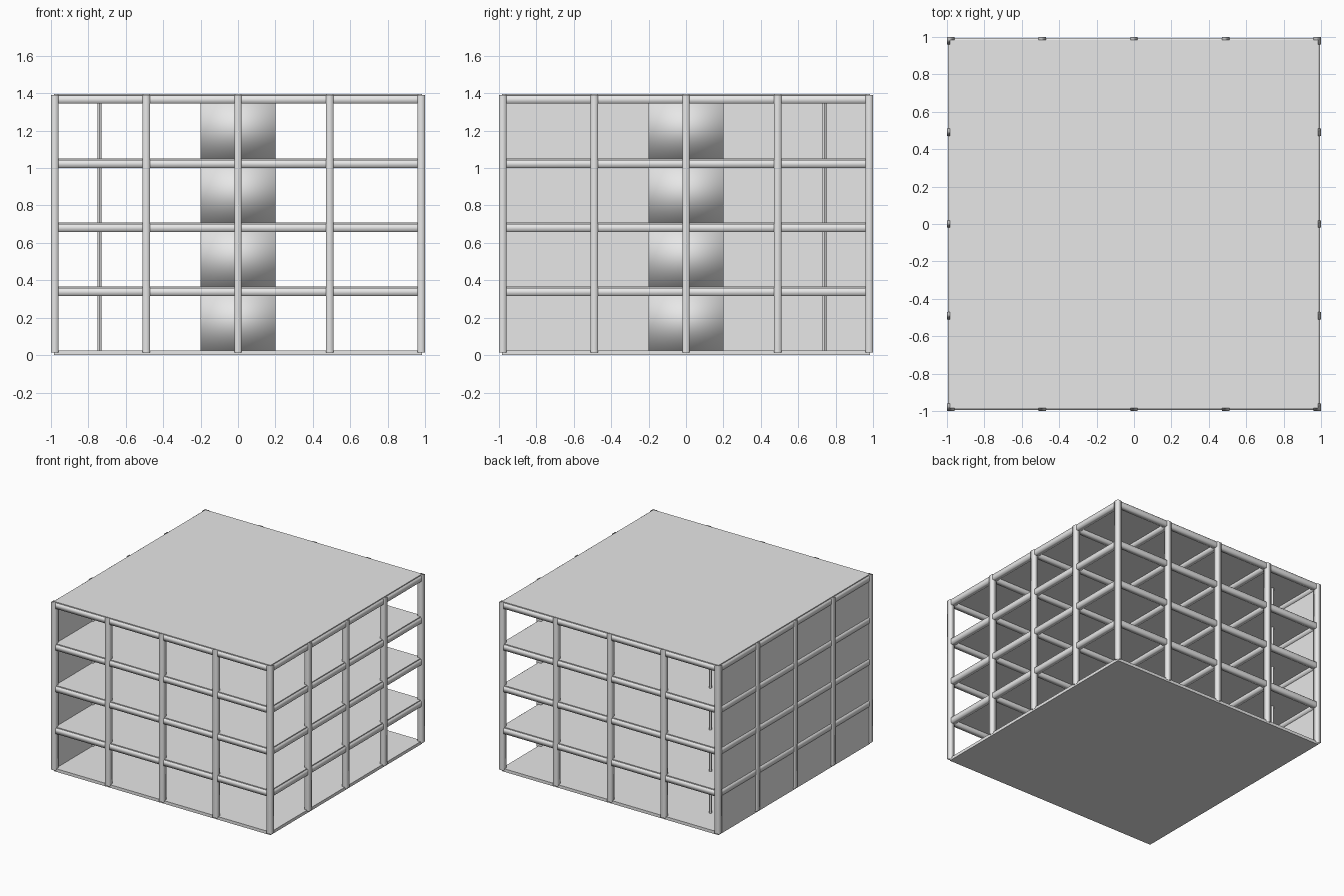
import bpy

cube = bpy.data.objects.get("Cube")
if cube:
    bpy.data.objects.remove(cube, do_unlink=True)

# Single concrete colour
concrete = bpy.data.materials.new("light_grey_concrete")
concrete.use_nodes = True
grey = (0.8, 0.8, 0.8, 1)
concrete.diffuse_color = grey
concrete.node_tree.nodes["Principled BSDF"].inputs["Base Color"].default_value = grey

STOREYS = 4
RISE = 0.3425
BASE = 0.025      # top of the ground slab
SLAB = 0.02
GRID = [-0.98, -0.49, 0, 0.49, 0.98]
LAST = len(GRID) - 1


def box(name, low, high, smooth=False):
    """Box between two corners, optionally with soft area-weighted normals."""
    centre = [(a + b) / 2 for a, b in zip(low, high)]
    bpy.ops.mesh.primitive_cube_add(size=1, location=centre)
    ob = bpy.context.object
    ob.name = name
    ob.scale = [b - a for a, b in zip(low, high)]
    bpy.ops.object.transform_apply(location=False, rotation=False, scale=True)
    ob.data.materials.append(concrete)
    if smooth:
        bpy.ops.object.shade_smooth()
        soft = ob.modifiers.new("soft_normals", 'WEIGHTED_NORMAL')
        soft.mode = 'FACE_AREA'
    return ob


# Floor slabs and roof
tops = [BASE + RISE * i for i in range(STOREYS + 1)]
for i, top in enumerate(tops):
    name = "roof_slab" if i == STOREYS else f"floor_slab_{i}"
    bottom = 0 if i == 0 else top - SLAB
    box(name, (-0.985, -0.985, bottom), (0.985, 0.985, top))

# Columns around the perimeter
for i, x in enumerate(GRID):
    for j, y in enumerate(GRID):
        if i in (0, LAST) or j in (0, LAST):
            box(f"column_{i}_{j}", (x - 0.02, y - 0.02, 0.015),
                (x + 0.02, y + 0.02, tops[-1] - 0.005), True)

# Beams under every raised slab, one per bay line in both directions
for i, top in enumerate(tops[1:]):
    low, high = top - 0.051, top - 0.008
    for j, p in enumerate(GRID):
        p *= 0.995
        for k in range(LAST):
            a, b = GRID[k], GRID[k + 1]
            box(f"beam_x_{i}_{j}_{k}", (a, p - 0.02, low), (b, p + 0.02, high), True)
            box(f"beam_y_{i}_{j}_{k}", (p - 0.02, a, low), (p + 0.02, b, high), True)

# Solid side wall, central core and corner pipe, storey by storey
for i in range(STOREYS):
    low, high = tops[i], tops[i + 1] - SLAB
    box(f"side_wall_{i}", (-0.99, -0.98, low), (-0.97, 0.98, high))
    box(f"lift_core_{i}", (-0.2, -0.2, low), (0.2, 0.2, high), True)
    bpy.ops.mesh.primitive_cylinder_add(
        vertices=12, radius=0.011, depth=high - low,
        location=(-0.74, 0.74, (low + high) / 2))
    pipe = bpy.context.object
    pipe.name = f"corner_pipe_{i}"
    pipe.data.materials.append(concrete)
    bpy.ops.object.shade_smooth_by_angle()
